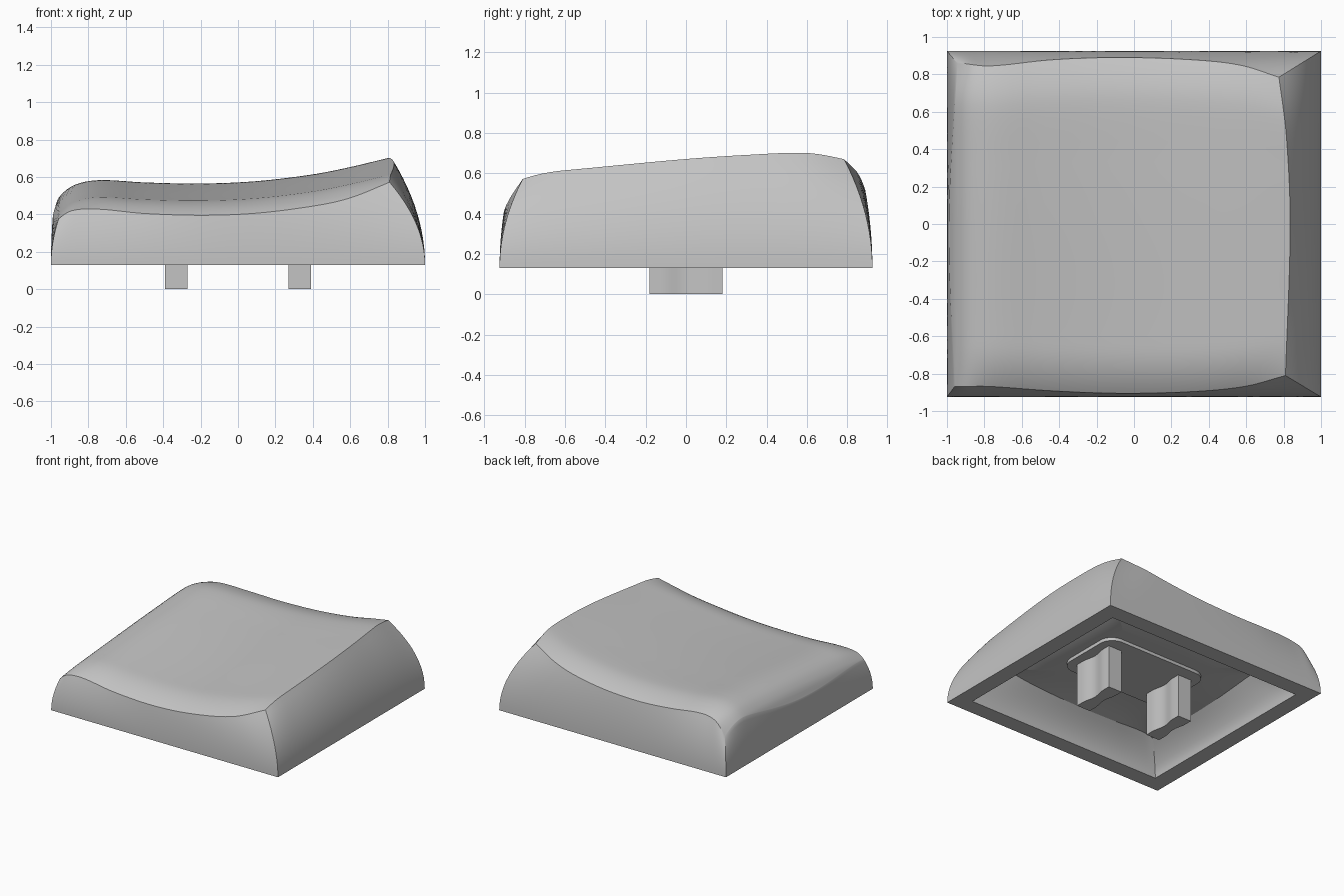
import bpy, bmesh, math

cube = bpy.data.objects.get("Cube")
if cube:
    bpy.data.objects.remove(cube, do_unlink=True)

grey = bpy.data.materials.new("plain grey")
grey.use_nodes = True
colour = (0.55, 0.55, 0.55, 1)
grey.diffuse_color = colour
grey.node_tree.nodes["Principled BSDF"].inputs["Base Color"].default_value = colour


def finish(bm, name):
    bmesh.ops.recalc_face_normals(bm, faces=bm.faces[:])
    mesh = bpy.data.meshes.new(name)
    bm.to_mesh(mesh)
    bm.free()
    mesh.materials.append(grey)
    ob = bpy.data.objects.new(name, mesh)
    bpy.context.collection.objects.link(ob)
    bpy.ops.object.select_all(action="DESELECT")
    ob.select_set(True)
    bpy.context.view_layer.objects.active = ob
    bpy.ops.object.shade_smooth_by_angle(angle=math.radians(30))
    return ob


def curve(pts):
    """Smooth function through a few (position, value) points."""
    n = len(pts)
    slopes = []
    for i in range(n):
        a, b = pts[max(i - 1, 0)], pts[min(i + 1, n - 1)]
        slopes.append((b[1] - a[1]) / (b[0] - a[0]))

    def value(x):
        x = min(max(x, pts[0][0]), pts[-1][0])
        k = max(i for i in range(n - 1) if x >= pts[i][0])
        (x0, y0), (x1, y1) = pts[k], pts[k + 1]
        h = x1 - x0
        t = (x - x0) / h
        s = t * t * (3 - 2 * t)
        return (y0 + (y1 - y0) * s + h * t * (1 - t) ** 2 * slopes[k]
                - h * t * t * (1 - t) * slopes[k + 1])
    return value


def mix(a, b, t):
    return a + (b - a) * t


# Profiles of the dished top and its four edge lines
height = curve([(-.99, .43), (-.955, .495), (-.88, .555), (-.75, .583), (-.5, .571), (-.2, .565),
                (.1, .578), (.4, .614), (.6, .653), (.8, .701), (.84, .711)])
tilt = curve([(-1, -.105), (-.7, -.088), (0, -.04), (.4, -.016), (.75, 0), (1, -.012)])
front_drop = curve([(-.985, .11), (-.75, .155), (-.2, .17), (.4, .17), (.6, .165), (.82, .13)])
back_drop = curve([(-.96, .1), (-.85, .05), (-.2, .055), (.4, .05), (.78, .025)])
front_line = curve([(-.96, -.87), (-.8, -.868), (-.45, -.892), (-.1, -.905),
                    (.3, -.897), (.6, -.868), (.82, -.81)])
back_line = curve([(-.96, .86), (-.8, .845), (-.45, .878), (-.1, .89), (.3, .88), (.6, .85), (.82, .785)])
low_side = curve([(-1, -.96), (0, -.99), (1, -.945)])
high_side = curve([(-1, .81), (0, .835), (.6, .815), (1, .775)])

N = 48
BASE, HALF_Y = .13, .925
steps = [-math.cos(math.pi * i / N) for i in range(N + 1)]


def roll(v):
    return max(0, (v - .72) / .28) ** 2.2


def top_point(u, v):
    x0 = -.08 + .9 * u
    x = mix(low_side(v), high_side(v), (u + 1) / 2)
    y = mix(front_line(x0), back_line(x0), (v + 1) / 2)
    drop = roll(-v) * (front_drop(x) - .105) + roll(v) * (back_drop(x) - .012)
    return x, y, height(x) + tilt(v) - drop


# Cap shell: top grid, curved walls, bottom rim and hollow
bm = bmesh.new()
grid = [[bm.verts.new(top_point(u, v)) for v in steps] for u in steps]
for i in range(N):
    for j in range(N):
        bm.faces.new((grid[i][j], grid[i + 1][j], grid[i + 1][j + 1], grid[i][j + 1]))

border = ([(i, 0) for i in range(N)] + [(N, j) for j in range(N)]
          + [(i, N) for i in range(N, 0, -1)] + [(0, j) for j in range(N, 0, -1)])
edge = [grid[i][j] for i, j in border]
foot = [(steps[i], HALF_Y * steps[j]) for i, j in border]


def bridge(a, b):
    for k in range(len(a)):
        m = (k + 1) % len(a)
        bm.faces.new((a[k], a[m], b[m], b[k]))


last = edge
for level in range(11, -1, -1):
    t = level / 12
    bulge = t ** 2
    ring = [bm.verts.new((mix(x, e.co.x, bulge), mix(y, e.co.y, bulge), mix(BASE, e.co.z, t)))
            for e, (x, y) in zip(edge, foot)]
    bridge(last, ring)
    last = ring

# Inner walls rise to a ceiling edge that follows the top edge
CEILING = .37
for level in range(9):
    t = level / 8
    inset = .13 + .15 * t ** 1.8
    ring = [bm.verts.new((x * (1 - inset), y * (HALF_Y - inset) / HALF_Y,
                          mix(BASE, .2 + .38 * e.co.z, t)))
            for e, (x, y) in zip(edge, foot)]
    bridge(last, ring)
    last = ring

# Ceiling eases to a flat middle
rim = last
for level in range(1, 5):
    t = level / 4
    scale = mix(1, .6, t)
    ring = [bm.verts.new((v.co.x * scale, v.co.y * scale, mix(v.co.z, CEILING, t * (2 - t))))
            for v in rim]
    bridge(last, ring)
    last = ring
bm.faces.new(last)
finish(bm, "cap_shell")


def prism(name, outline, z0, z1):
    b = bmesh.new()
    face = b.faces.new([b.verts.new((x, y, z0)) for x, y in outline])
    made = bmesh.ops.extrude_face_region(b, geom=[face])["geom"]
    for v in made:
        if isinstance(v, bmesh.types.BMVert):
            v.co.z = z1
    return finish(b, name)


# Rounded mounting pad under the ceiling
pad = []
for q, (sx, sy) in enumerate([(1, 1), (-1, 1), (-1, -1), (1, -1)]):
    for k in range(9):
        a = math.pi / 2 * (q + k / 8)
        pad.append((sx * .35 + .11 * math.cos(a), sy * .17 + .11 * math.sin(a)))
prism("mounting_pad", pad, .345, CEILING + .01)

# Two waisted stems
for name, cx in (("left_stem", .33), ("right_stem", -.33)):
    side = []
    for k in range(17):
        y = -.18 + .36 * k / 16
        waist = .5 + .5 * math.cos(math.pi * min(1, abs(y) / .12))
        side.append((.06 - .018 * waist, y))
    outline = [(cx + w, y) for w, y in side] + [(cx - w, y) for w, y in reversed(side)]
    prism(name, outline, 0, CEILING)
